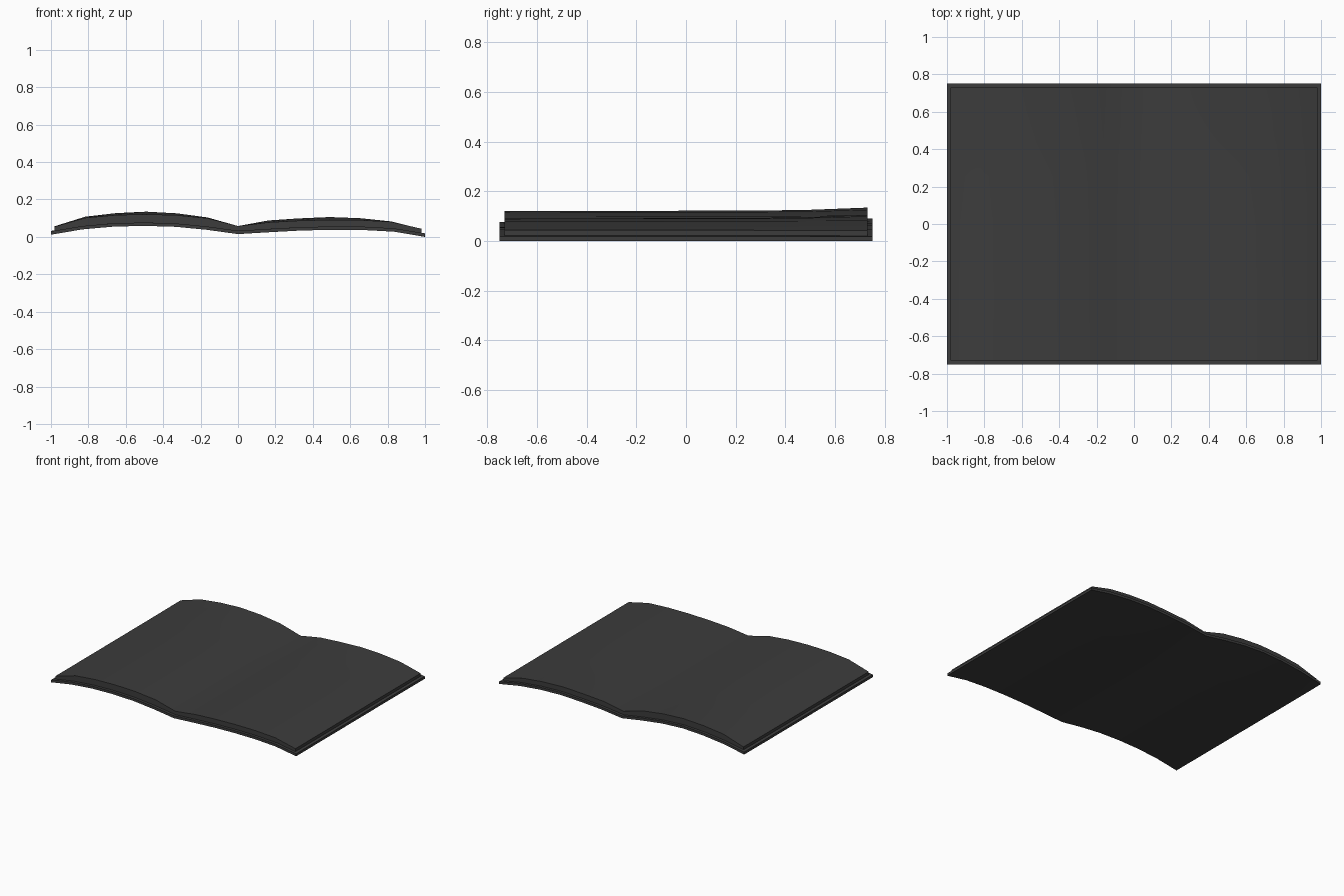
import bpy, bmesh

if "Cube" in bpy.data.objects:
    bpy.data.objects.remove(bpy.data.objects["Cube"])

# Stations across the book, as a fraction of the half width
STATIONS = [i / 6 for i in range(-6, 7)]
# Underside height of the cover at the front and back edges
FRONT = [.012, .040, .055, .059, .054, .038, .015, .025, .034, .038, .037, .028, .001]
BACK = [.014, .046, .065, .073, .064, .042, .015, .035, .046, .053, .047, .030, .000]
# Rows from front to back: (fraction of half depth, blend towards back shape)
ROWS = [(-1, 0), (-.5, .05), (0, .1), (.35, .15), (.65, .3), (1, 1)]
COVER = .018

dark = bpy.data.materials.new("dark_grey")
dark.diffuse_color = (.045, .045, .045, 1)
dark.use_nodes = True
dark.node_tree.nodes["Principled BSDF"].inputs["Base Color"].default_value = dark.diffuse_color


def wavy_slab(name, half_x, half_y, z0, z1):
    """Curved slab following the open-book wave between two offsets."""
    bm = bmesh.new()
    layers = []
    for dz in (z0, z1):
        layers.append([[bm.verts.new((s * half_x, v * half_y,
                                      f + (b - f) * t + dz))
                        for s, f, b in zip(STATIONS, FRONT, BACK)]
                       for v, t in ROWS])
    lo, hi = layers
    nr, nc = len(ROWS), len(STATIONS)
    for r in range(nr - 1):
        for c in range(nc - 1):
            for g in layers:
                bm.faces.new((g[r][c], g[r][c + 1], g[r + 1][c + 1], g[r + 1][c]))
    # Side walls
    rim = ([(0, c) for c in range(nc)] + [(r, nc - 1) for r in range(1, nr)]
           + [(nr - 1, c) for c in range(nc - 2, -1, -1)]
           + [(r, 0) for r in range(nr - 2, 0, -1)])
    for (a, b), (c, d) in zip(rim, rim[1:] + rim[:1]):
        bm.faces.new((lo[a][b], lo[c][d], hi[c][d], hi[a][b]))
    bmesh.ops.recalc_face_normals(bm, faces=bm.faces[:])
    me = bpy.data.meshes.new(name)
    bm.to_mesh(me)
    bm.free()
    me.materials.append(dark)
    ob = bpy.data.objects.new(name, me)
    bpy.context.collection.objects.link(ob)
    bpy.ops.object.select_all(action='DESELECT')
    ob.select_set(True)
    bpy.context.view_layer.objects.active = ob
    bpy.ops.object.shade_smooth_by_angle(angle=.5)
    return ob


# Cover and the page block resting on it
wavy_slab("book_cover", 1.0, .75, 0, COVER)
wavy_slab("page_block", .98, .73, COVER - .001, .062)
for v in bpy.data.objects["page_block"].data.vertices:
    # Pages thin slightly towards the outer edges and the spine
    if v.index >= len(STATIONS) * len(ROWS):
        col = v.index % len(STATIONS)
        if col in (0, 6, 12):
            v.co.z -= .019
        elif col > 6:
            v.co.z -= .009
